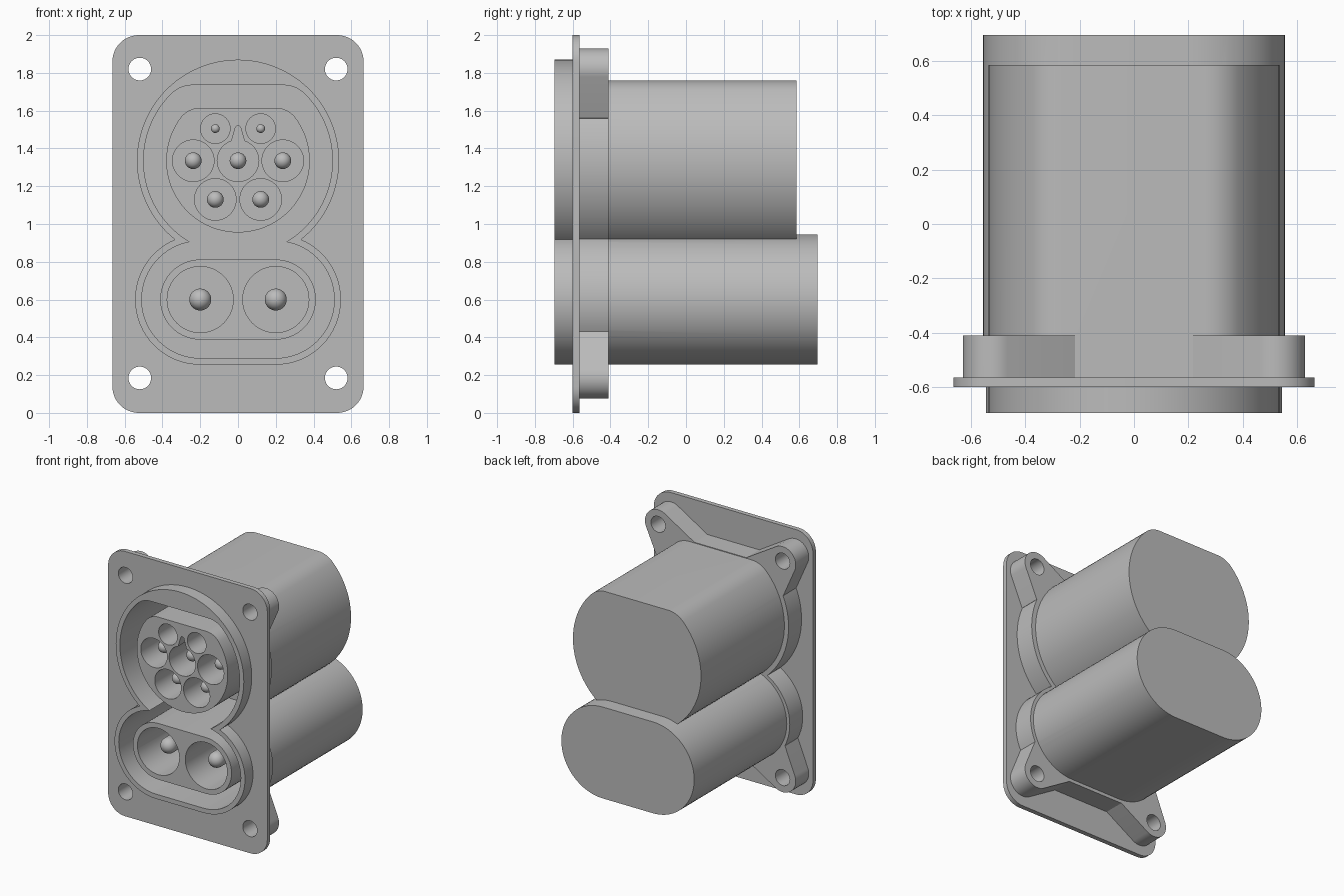
import bpy, bmesh
from math import pi, sin, cos, asin
from mathutils import Matrix, Vector
from mathutils.geometry import convex_hull_2d

if "Cube" in bpy.data.objects:
    bpy.data.objects.remove(bpy.data.objects["Cube"], do_unlink=True)

grey = bpy.data.materials.new("neutral grey")
grey.use_nodes = True
GREY = (0.5, 0.5, 0.5, 1)
grey.diffuse_color = GREY
grey.node_tree.nodes["Principled BSDF"].inputs["Base Color"].default_value = GREY

UPPER_Z, LOWER_Z, FLOOR = 1.335, 0.6, -0.05


# Profiles in the x, z plane
def arc(x, z, r, a0, a1, n):
    return [(x + r * cos(a0 + (a1 - a0) * i / n), z + r * sin(a0 + (a1 - a0) * i / n))
            for i in range(n + 1)]


def circle(x, z, r, n=64):
    return arc(x, z, r, 0, 2 * pi, n)[:-1]


def stadium(half, r, z=LOWER_Z):
    return arc(half, z, r, -pi / 2, pi / 2, 32) + arc(-half, z, r, pi / 2, 1.5 * pi, 32)


def flat_circle(r, top, f):
    """Circle with a flat top, its two corners rounded by radius f."""
    phi = asin((top - f - UPPER_Z) / (r - f))
    cx = (r - f) * cos(phi)
    right = arc(cx, top - f, f, phi, pi / 2, 10)
    left = arc(-cx, top - f, f, pi / 2, pi - phi, 10)
    return right + left + arc(0, UPPER_Z, r, pi - phi, 2 * pi + phi, 80)[1:-1]


def rounded_rect(x, z0, z1, r):
    pts = []
    for i, (sx, zc) in enumerate([(1, z1 - r), (-1, z1 - r), (-1, z0 + r), (1, z0 + r)]):
        pts += arc(sx * (x - r), zc, r, i * pi / 2, (i + 1) * pi / 2, 12)
    return pts


def hull(pts):
    return [pts[i] for i in convex_hull_2d(pts)]


# Solids
def add_object(name, bm):
    mesh = bpy.data.meshes.new(name)
    bmesh.ops.recalc_face_normals(bm, faces=bm.faces)
    bm.to_mesh(mesh)
    bm.free()
    mesh.materials.append(grey)
    ob = bpy.data.objects.new(name, mesh)
    bpy.context.collection.objects.link(ob)
    return ob


def prism(name, pts, y0, y1):
    bm = bmesh.new()
    face = bm.faces.new([bm.verts.new((x, y0, z)) for x, z in pts])
    new = bmesh.ops.extrude_face_region(bm, geom=[face], use_keep_orig=True)["geom"]
    bmesh.ops.translate(bm, vec=Vector((0, y1 - y0, 0)),
                        verts=[g for g in new if isinstance(g, bmesh.types.BMVert)])
    return add_object(name, bm)


def combine(target, others, operation):
    for other in others:
        mod = target.modifiers.new("combine", "BOOLEAN")
        mod.object, mod.operation, mod.solver = other, operation, "EXACT"
        mesh = bpy.data.meshes.new_from_object(
            target.evaluated_get(bpy.context.evaluated_depsgraph_get()))
        target.modifiers.clear()
        target.data = mesh
        bpy.data.objects.remove(other, do_unlink=True)


def smooth(ob):
    bpy.ops.object.select_all(action="DESELECT")
    ob.select_set(True)
    bpy.context.view_layer.objects.active = ob
    bpy.ops.object.shade_smooth_by_angle(angle=0.4)


# Housing: mounting plate, front collar, rear flange with ears, rear bodies
housing = prism("housing", rounded_rect(0.665, 0, 2, 0.14), -0.6, -0.565)
solids = [
    prism("collar_upper", circle(0, UPPER_Z, 0.535, 96), -0.695, -0.58),
    prism("collar_lower", stadium(0.2, 0.345), -0.695, -0.58),
    prism("flange_upper", flat_circle(0.57, 1.765, 0.17), -0.58, -0.41),
    prism("flange_lower", stadium(0.21, 0.37), -0.58, -0.41),
    prism("body_upper", flat_circle(0.535, 1.76, 0.17), -0.59, 0.585),
    prism("body_lower", stadium(0.21, 0.345), -0.59, 0.695),
]
bolts = [(s * 0.52, z) for s in (-1, 1) for z in (0.185, 1.82)]
for x, z in bolts:
    s = 1 if x > 0 else -1
    roots = ([(0.2, 1.755), (0.525, 1.56), (0.2, 1.5)] if z > 1
             else [(0.2, 0.25), (0.54, 0.43), (0.2, 0.5)])
    ear = hull(circle(x, z, 0.11, 48) + [(s * px, pz) for px, pz in roots])
    solids.append(prism("ear", ear, -0.585, -0.41))
combine(housing, solids, "UNION")

cutters = [
    prism("cavity_upper", flat_circle(0.5, 1.735, 0.16), -0.8, FLOOR),
    prism("cavity_lower", stadium(0.2, 0.31), -0.8, FLOOR),
]
cutters += [prism("bolt_hole", circle(x, z, 0.06, 40), -0.8, -0.3) for x, z in bolts]
combine(housing, cutters, "DIFFERENCE")
smooth(housing)

# Contacts: x, z, socket radius, pin radius
signals = [(s * 0.12, 1.505, 0.078, 0.023) for s in (-1, 1)]
signals += [(x, UPPER_Z, 0.11, 0.044) for x in (-0.237, 0, 0.237)]
signals += [(s * 0.12, 1.13, 0.11, 0.044) for s in (-1, 1)]
power = [(s * 0.2, LOWER_Z, 0.175, 0.058) for s in (-1, 1)]

# Insulating cores with sockets and a key notch
signal_core = prism("signal_core", flat_circle(0.38, 1.615, 0.13), -0.665, FLOOR + 0.02)
power_core = prism("power_core", stadium(0.2, 0.212), -0.665, FLOOR + 0.02)
for core, contacts in ((signal_core, signals), (power_core, power)):
    combine(core, [prism("socket", circle(x, z, r, 48), -0.8, FLOOR)
                   for x, z, r, p in contacts], "DIFFERENCE")
notch = hull(circle(0, 1.505, 0.015, 16) + [(-0.04, 1.42), (0.04, 1.42)])
combine(signal_core, [prism("notch", notch, -0.8, FLOOR)], "DIFFERENCE")
smooth(signal_core)
smooth(power_core)

# Round-nosed contact pins
for x, z, r, p in signals + power:
    bm = bmesh.new()
    bmesh.ops.create_uvsphere(bm, u_segments=32, v_segments=16, radius=p,
                              matrix=Matrix.Rotation(pi / 2, 4, "X"))
    tip = -0.54
    for v in bm.verts:
        v.co.y = FLOOR + 0.01 if v.co.y > 0.0001 else v.co.y + tip
        v.co.x += x
        v.co.z += z
    smooth(add_object("contact_pin", bm))
